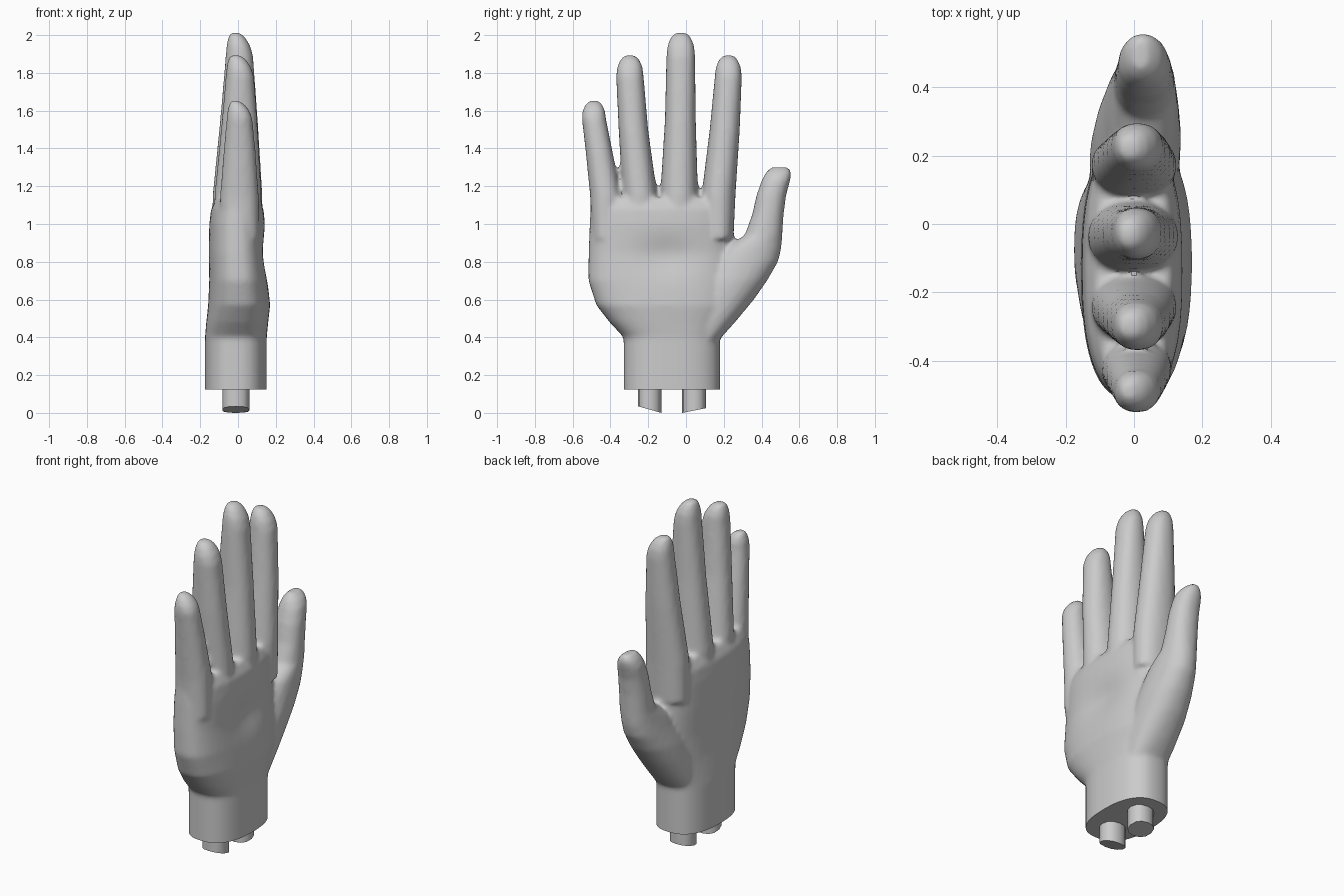
import bpy, bmesh, math

if "Cube" in bpy.data.objects:
    bpy.data.objects.remove(bpy.data.objects["Cube"])

skin = bpy.data.materials.new("light_grey")
skin.diffuse_color = (0.6, 0.6, 0.6, 1)
skin.use_nodes = True
skin.node_tree.nodes["Principled BSDF"].inputs["Base Color"].default_value = skin.diffuse_color


def loft(bm, rings, n=2.0, sides=24):
    """Skin a stack of superellipse sections (z, y0, y1, x0, x1)."""
    loops = []
    for z, y0, y1, x0, x1 in rings:
        loop = []
        for i in range(sides):
            a = 2 * math.pi * i / sides
            c, s = math.cos(a), math.sin(a)
            px = math.copysign(abs(c) ** (2 / n), c)
            py = math.copysign(abs(s) ** (2 / n), s)
            loop.append(bm.verts.new(((x0 + x1) / 2 + px * (x1 - x0) / 2,
                                      (y0 + y1) / 2 + py * (y1 - y0) / 2, z)))
        loops.append(loop)
    for a, b in zip(loops, loops[1:]):
        for i in range(sides):
            j = (i + 1) % sides
            bm.faces.new((a[i], a[j], b[j], b[i]))
    bm.faces.new(loops[0][::-1])
    bm.faces.new(loops[-1])
    return loops


def make_object(name, bm):
    me = bpy.data.meshes.new(name)
    bm.to_mesh(me)
    bm.free()
    ob = bpy.data.objects.new(name, me)
    bpy.context.collection.objects.link(ob)
    me.materials.append(skin)
    bpy.ops.object.select_all(action='DESELECT')
    ob.select_set(True)
    bpy.context.view_layer.objects.active = ob
    return ob


def finger(bm, base, mid, tip, top):
    """Finger from palm to tip; base, mid, tip are (z, y0, y1, x0, x1)."""
    z, y0, y1, x0, x1 = tip
    yc, h, d = (y0 + y1) / 2, (y1 - y0) / 2, top - z
    root = (0.92, base[1] + 0.01, base[2] - 0.01, base[3], base[4])
    end = [(z + d * t, yc - h * w, yc + h * w, x0 + 0.02 * t * t, x1 - k)
           for t, w, k in ((0.45, 0.93, 0.015), (0.8, 0.72, 0.04), (1.03, 0.4, 0.07))]
    loft(bm, [root, base, mid, tip] + end, 2.2)


hand = bmesh.new()
# wrist and palm
loft(hand, [(0.04, -0.33, 0.18, -0.175, 0.152),
            (0.40, -0.33, 0.18, -0.175, 0.152),
            (0.48, -0.405, 0.21, -0.168, 0.16),
            (0.57, -0.475, 0.25, -0.158, 0.17),
            (0.70, -0.517, 0.26, -0.152, 0.158),
            (0.85, -0.516, 0.25, -0.155, 0.145),
            (1.00, -0.51, 0.245, -0.152, 0.143),
            (1.08, -0.505, 0.25, -0.142, 0.135),
            (1.14, -0.49, 0.24, -0.11, 0.105)], 2.5, 40)
# thumb
loft(hand, [(0.38, 0.00, 0.17, -0.12, 0.12),
            (0.48, 0.00, 0.26, -0.13, 0.13),
            (0.60, 0.03, 0.36, -0.13, 0.135),
            (0.70, 0.08, 0.43, -0.115, 0.138),
            (0.80, 0.14, 0.488, -0.09, 0.132),
            (0.87, 0.20, 0.505, -0.075, 0.127),
            (0.94, 0.31, 0.51, -0.06, 0.12),
            (1.05, 0.35, 0.517, -0.055, 0.115),
            (1.15, 0.372, 0.53, -0.05, 0.11),
            (1.23, 0.40, 0.552, -0.045, 0.10),
            (1.27, 0.42, 0.56, -0.03, 0.08),
            (1.30, 0.45, 0.545, -0.005, 0.045)], 2.2)
# little, ring, middle and index fingers
finger(hand, (1.15, -0.508, -0.342, -0.095, 0.11), (1.40, -0.533, -0.392, -0.075, 0.092),
       (1.56, -0.552, -0.424, -0.06, 0.076), 1.65)
finger(hand, (1.15, -0.336, -0.152, -0.125, 0.125), (1.50, -0.357, -0.200, -0.09, 0.105),
       (1.78, -0.370, -0.224, -0.065, 0.085), 1.89)
finger(hand, (1.15, -0.137, 0.064, -0.135, 0.13), (1.55, -0.112, 0.052, -0.095, 0.105),
       (1.89, -0.104, 0.049, -0.065, 0.08), 2.01)
finger(hand, (1.15, 0.082, 0.262, -0.125, 0.125), (1.50, 0.125, 0.285, -0.09, 0.105),
       (1.78, 0.152, 0.296, -0.065, 0.085), 1.89)
hand_ob = make_object("hand", hand)

# fuse the parts into one soft skin
fuse = hand_ob.modifiers.new("fuse", 'REMESH')
fuse.mode = 'VOXEL'
fuse.voxel_size = 0.013
soften = hand_ob.modifiers.new("soften", 'SMOOTH')
soften.factor = 0.5
soften.iterations = 8
for m in ("fuse", "soften"):
    bpy.ops.object.modifier_apply(modifier=m)

# hollow of the palm and flat cut across the wrist
bm = bmesh.new()
bm.from_mesh(hand_ob.data)
for v in bm.verts:
    if v.co.x > 0.03:
        v.co.x -= 0.025 * math.exp(-((v.co.y + 0.1) / 0.17) ** 2 - ((v.co.z - 0.83) / 0.1) ** 2)
cut = bmesh.ops.bisect_plane(bm, geom=bm.verts[:] + bm.edges[:] + bm.faces[:],
                             plane_co=(0, 0, 0.125), plane_no=(0, 0, -1), clear_outer=True)
bmesh.ops.contextual_create(bm, geom=[e for e in cut["geom_cut"] if isinstance(e, bmesh.types.BMEdge)])
for f in bm.faces:
    f.material_index = 0
bm.to_mesh(hand_ob.data)
bm.free()
if not hand_ob.data.materials:
    hand_ob.data.materials.append(skin)
bpy.ops.object.shade_smooth_by_angle(angle=math.radians(50))

# two bone stumps with slanted ends
for name, y0, y1, z0, z1 in (("rear_bone", -0.02, 0.105, 0.0, 0.025),
                             ("front_bone", -0.255, -0.13, 0.035, 0.0)):
    bm = bmesh.new()
    rings = loft(bm, [(0, y0, y1, -0.083, 0.06), (0.2, y0, y1, -0.083, 0.06)], 2.3, 12)
    for v in rings[0]:
        v.co.z = z0 + (z1 - z0) * (v.co.y - y0) / (y1 - y0)
    make_object(name, bm)
    bpy.ops.object.shade_smooth_by_angle(angle=math.radians(40))
